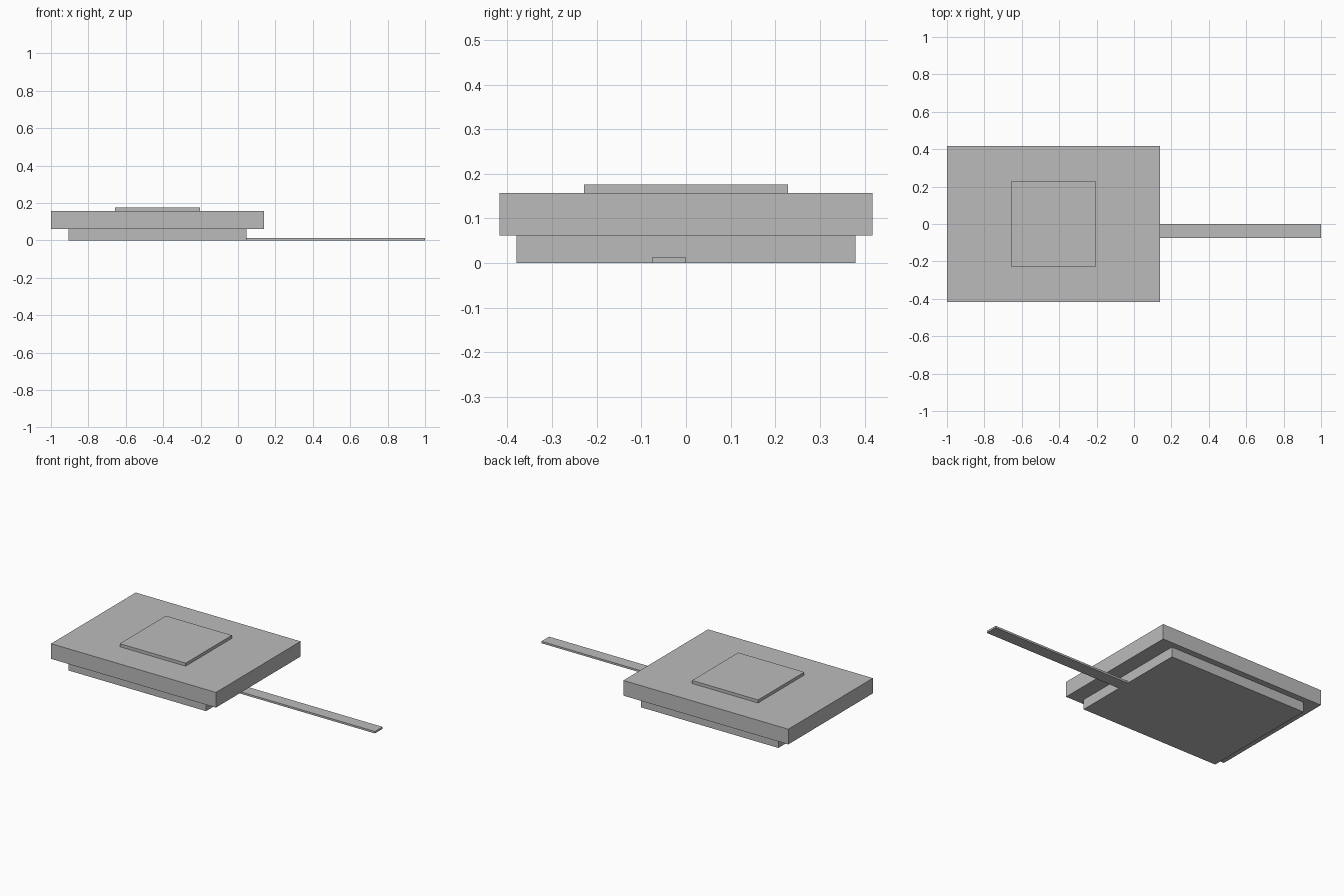
import bpy
import bmesh
from mathutils import Vector

default = bpy.data.objects.get("Cube")
if default:
    bpy.data.objects.remove(default, do_unlink=True)

# Single grey finish
grey = bpy.data.materials.new("plain grey")
grey.use_nodes = True
colour = (0.5, 0.5, 0.5, 1)
grey.diffuse_color = colour
grey.node_tree.nodes["Principled BSDF"].inputs["Base Color"].default_value = colour


def box(name, low, high):
    """Flat-sided box between two opposite corners."""
    low, high = Vector(low), Vector(high)
    bm = bmesh.new()
    bmesh.ops.create_cube(bm, size=1)
    bmesh.ops.scale(bm, vec=high - low, verts=bm.verts)
    bmesh.ops.translate(bm, vec=(low + high) / 2, verts=bm.verts)
    mesh = bpy.data.meshes.new(name)
    bm.to_mesh(mesh)
    bm.free()
    mesh.materials.append(grey)
    obj = bpy.data.objects.new(name, mesh)
    bpy.context.scene.collection.objects.link(obj)
    return obj


# Stacked slabs, bottom to top
box("base_slab", (-0.905, -0.38, 0), (0.045, 0.38, 0.062))
box("main_slab", (-1, -0.418, 0.062), (0.14, 0.418, 0.157))
box("raised_pad", (-0.658, -0.228, 0.157), (-0.202, 0.228, 0.176))

# Thin strip reaching out from the base
box("side_strip", (0.045, -0.076, 0), (1, 0, 0.012))
